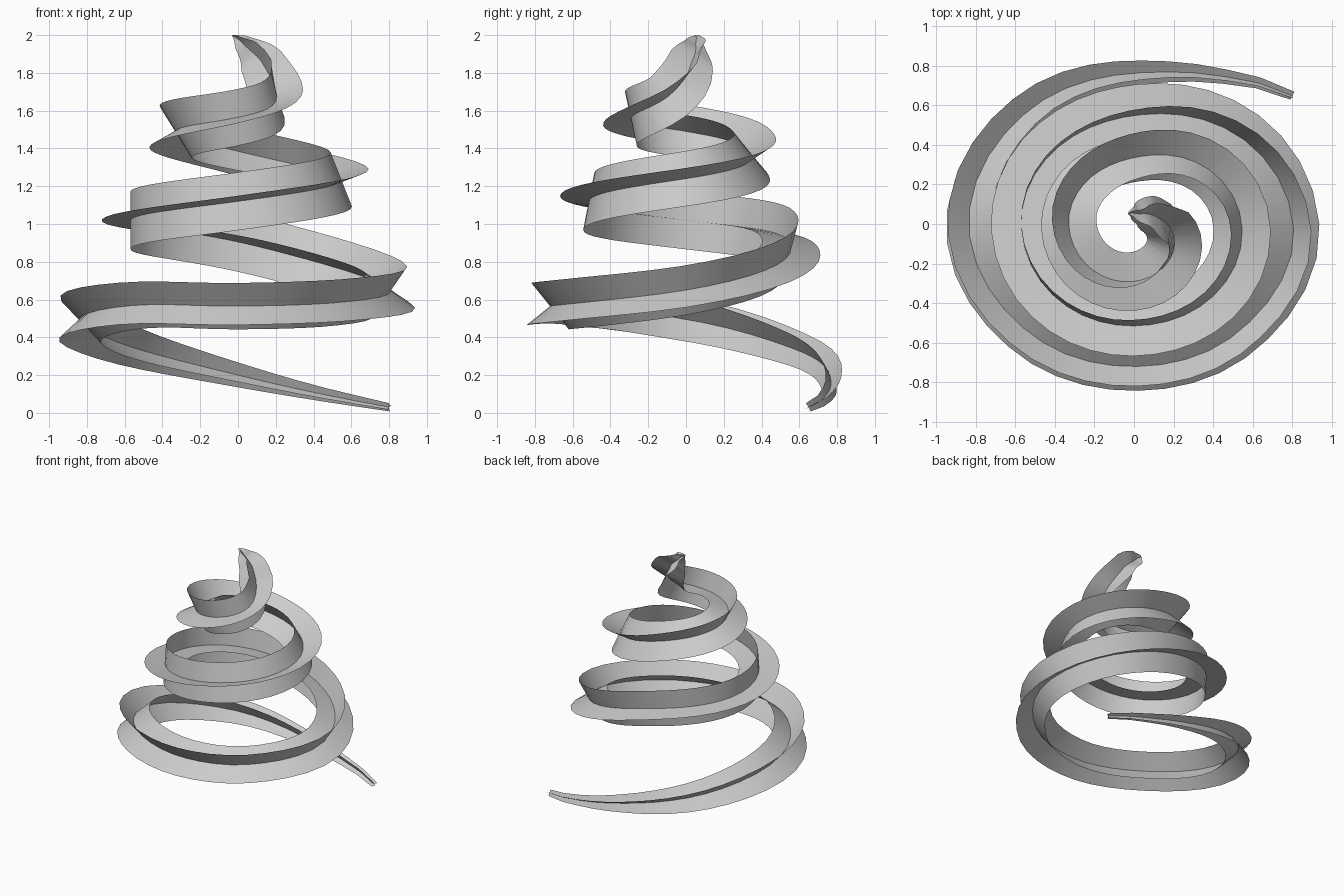
import bpy, bmesh, math
from mathutils import Vector

if "Cube" in bpy.data.objects:
    bpy.data.objects.remove(bpy.data.objects["Cube"])

# Spiral path keys: angle, radius, height, twist of the cross, arm length
KEYS = [
    (39, 1.03, 0.03, 28, 0.025), (62, 0.853, 0.108, 28, 0.045),
    (90, 0.762, 0.20, 30, 0.073), (135, 0.785, 0.345, 38, 0.12),
    (180, 0.835, 0.495, 47, 0.158), (225, 0.765, 0.57, 50, 0.158),
    (270, 0.72, 0.565, 51, 0.158), (315, 0.76, 0.585, 53, 0.158),
    (360, 0.805, 0.65, 56, 0.158), (450, 0.548, 0.905, 79, 0.158),
    (540, 0.57, 1.02, 90, 0.153), (630, 0.515, 1.12, 101, 0.155),
    (720, 0.545, 1.24, 112, 0.155), (810, 0.335, 1.385, 131, 0.16),
    (900, 0.33, 1.49, 149, 0.163), (990, 0.29, 1.565, 170, 0.15),
    (1047, 0.24, 1.65, 192, 0.145), (1080, 0.17, 1.78, 212, 0.14),
    (1095, 0.125, 1.865, 224, 0.125), (1139, 0.06, 1.95, 235, 0.065),
    (1201, 0.058, 2.0, 240, 0.002),
]


def sample(a):
    """Smooth interpolation of the keys at angle a."""
    i = max(k for k in range(len(KEYS) - 1) if KEYS[k][0] <= a + 1e-6)
    p, q = KEYS[i], KEYS[i + 1]

    def slope(j, c):
        lo, hi = KEYS[max(j - 1, 0)], KEYS[min(j + 1, len(KEYS) - 1)]
        return (hi[c] - lo[c]) / (hi[0] - lo[0])
    h = q[0] - p[0]
    t = (a - p[0]) / h
    out = []
    for c in range(1, 5):
        out.append((2*t**3 - 3*t*t + 1) * p[c] + (t**3 - 2*t*t + t) * h * slope(i, c)
                   + (3*t*t - 2*t**3) * q[c] + (t**3 - t*t) * h * slope(i + 1, c))
    return out


# Even steps along the path
STEPS = 120
points, twists, arms = [], [], []
for s in range(STEPS + 1):
    a = KEYS[0][0] + (KEYS[-1][0] - KEYS[0][0]) * s / STEPS
    r, z, tw, arm = sample(min(a, KEYS[-1][0] - 1e-4))
    points.append(Vector((r * math.cos(math.radians(a)), r * math.sin(math.radians(a)), z)))
    twists.append(math.radians(tw))
    arms.append(arm)

# Sweep a four-armed cross of thin blades along the path
bm = bmesh.new()
blades = [[] for _ in range(4)]
for s, p in enumerate(points):
    tan = (points[min(s + 1, STEPS)] - points[max(s - 1, 0)]).normalized()
    side = tan.cross(Vector((0, 0, 1))).normalized()
    up = side.cross(tan)
    for k in range(4):
        w = twists[s] + k * math.pi / 2
        tip = p + (side * math.cos(w) + up * math.sin(w)) * arms[s]
        blades[k].append((bm.verts.new(p), bm.verts.new(tip)))
for row in blades:
    for (a, b), (c, d) in zip(row, row[1:]):
        bm.faces.new((a, b, d, c)).smooth = True

mesh = bpy.data.meshes.new("spiral_ribbon")
bm.to_mesh(mesh)
bm.free()
obj = bpy.data.objects.new("spiral_ribbon", mesh)
bpy.context.collection.objects.link(obj)
